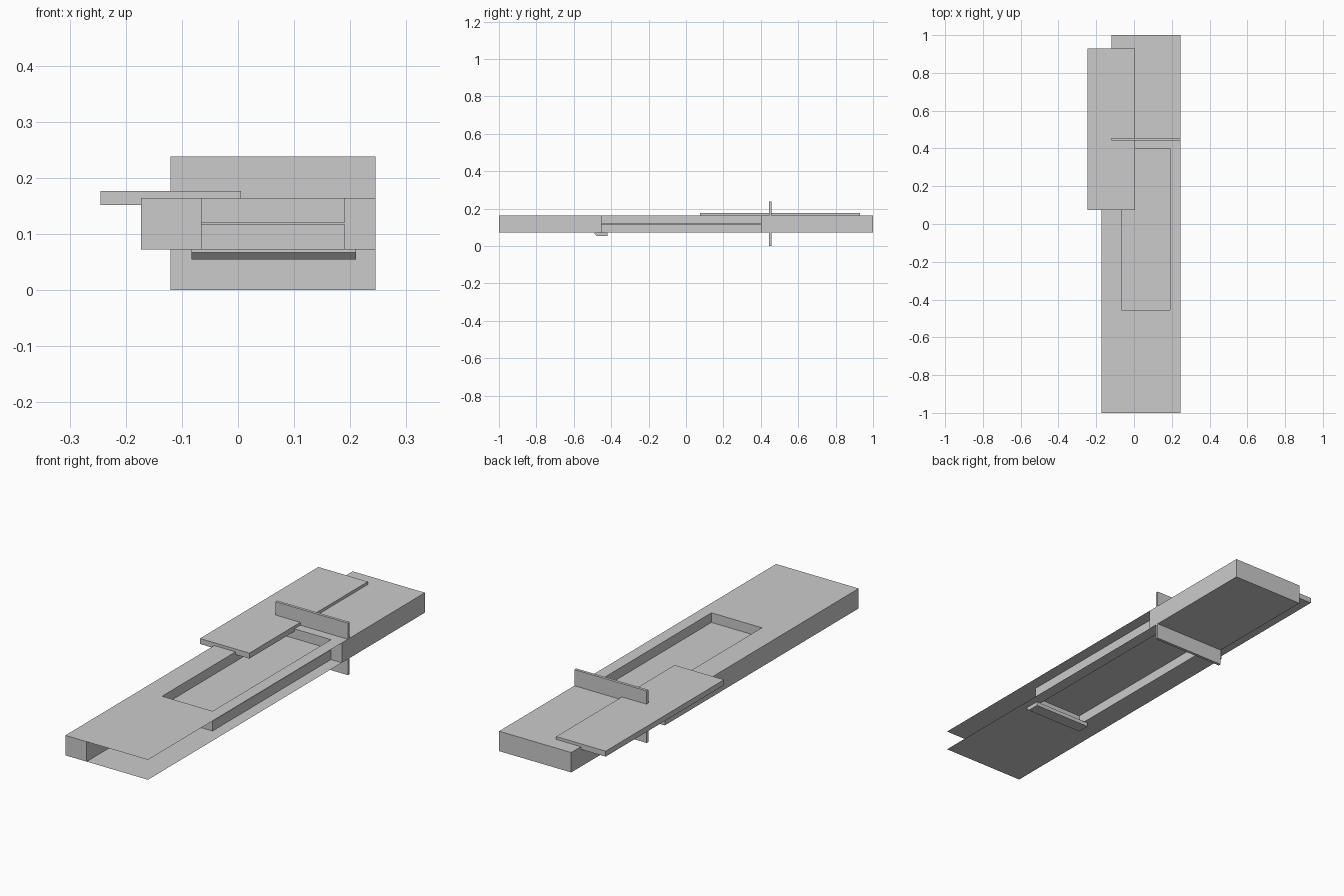
import bpy, bmesh

if "Cube" in bpy.data.objects:
    bpy.data.objects.remove(bpy.data.objects["Cube"])


def finish(bm, name):
    mesh = bpy.data.meshes.new(name)
    bm.to_mesh(mesh)
    bm.free()
    obj = bpy.data.objects.new(name, mesh)
    bpy.context.collection.objects.link(obj)
    return obj


def box(name, x, y, z):
    bm = bmesh.new()
    bmesh.ops.create_cube(bm, size=1)
    for v in bm.verts:
        v.co = [r[0] + (c + 0.5) * (r[1] - r[0]) for c, r in zip(v.co, (x, y, z))]
    return finish(bm, name)


def prism_x(name, x, profile):
    # Extrude a y-z profile along x
    bm = bmesh.new()
    face = bm.faces.new([bm.verts.new((x[0], y, z)) for y, z in profile])
    out = bmesh.ops.extrude_face_region(bm, geom=[face])
    verts = [g for g in out["geom"] if isinstance(g, bmesh.types.BMVert)]
    bmesh.ops.translate(bm, verts=verts, vec=(x[1] - x[0], 0, 0))
    bmesh.ops.recalc_face_normals(bm, faces=bm.faces)
    return finish(bm, name)


LOW, HIGH = 0.073, 0.164
FLOOR = 0.119
XS, YS = (-0.065, 0.19, 0.245), (-1.0, -0.455, 0.40)


def recessed_sheet(name, z, floor, flip):
    # Open sheet with a rectangular pocket sunk to the floor height
    bm = bmesh.new()

    def quad(*pts):
        f = bm.faces.new([bm.verts.new(p) for p in pts])
        if flip:
            f.normal_flip()

    for i in range(2):
        for j in range(2):
            h = floor if (i, j) == (0, 1) else z
            x0, x1, y0, y1 = XS[i], XS[i + 1], YS[j], YS[j + 1]
            quad((x0, y0, h), (x1, y0, h), (x1, y1, h), (x0, y1, h))
    x0, x1, y0, y1 = XS[0], XS[1], YS[1], YS[2]
    corners = [(x0, y0), (x1, y0), (x1, y1), (x0, y1)]
    for a, b in zip(corners, corners[1:] + corners[:1]):
        quad((*a, floor), (*a, z), (*b, z), (*b, floor))
    bmesh.ops.remove_doubles(bm, verts=bm.verts, dist=1e-5)
    return finish(bm, name)


# Solid body parts
box("rear_block", (-0.12, 0.245), (0.40, 1.0), (LOW, HIGH))
box("side_rail", (-0.173, -0.065), (-1.0, 0.40), (LOW, HIGH))

# Thin upper and lower sheets with pockets, open at front and right
recessed_sheet("upper_sheet", HIGH, FLOOR + 0.001, True)
recessed_sheet("lower_sheet", LOW, FLOOR - 0.001, False)

# Plate lying on top, overhanging the left side
box("top_plate", (-0.245, 0.005), (0.075, 0.93), (0.152, 0.177))

# Upright plate crossing the block
box("cross_plate", (-0.12, 0.245), (0.443, 0.456), (0.0, 0.238))

# Chamfered bar under the pocket edge
prism_x("lower_bar", (-0.083, 0.21),
        [(-0.49, LOW), (-0.49, 0.067), (-0.478, 0.055), (-0.42, 0.055), (-0.42, LOW)])
